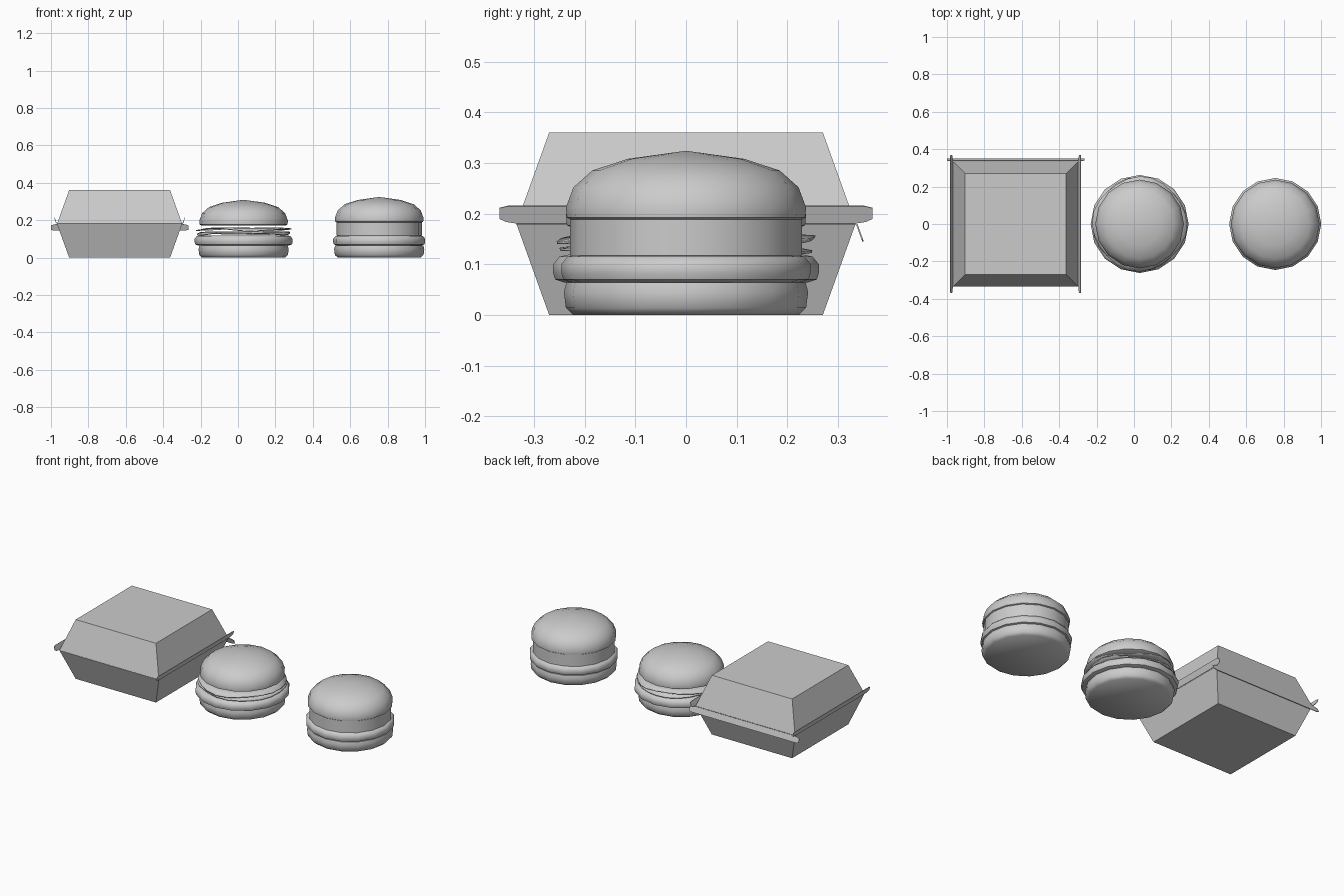
import bpy
import bmesh
from math import sin, cos, pi, radians

cube = bpy.data.objects.get("Cube")
if cube:
    bpy.data.objects.remove(cube, do_unlink=True)

grey = bpy.data.materials.new("plain grey")
grey.use_nodes = True
COLOUR = (0.6, 0.6, 0.6, 1)
grey.diffuse_color = COLOUR
grey.node_tree.nodes["Principled BSDF"].inputs["Base Color"].default_value = COLOUR


def finish(bm, name, location=(0, 0, 0), smooth=None):
    mesh = bpy.data.meshes.new(name)
    bm.to_mesh(mesh)
    bm.free()
    mesh.materials.append(grey)
    obj = bpy.data.objects.new(name, mesh)
    obj.location = location
    bpy.context.collection.objects.link(obj)
    if smooth:
        bpy.ops.object.select_all(action='DESELECT')
        obj.select_set(True)
        bpy.context.view_layer.objects.active = obj
        bpy.ops.object.shade_smooth_by_angle(angle=radians(smooth))
    return obj


def lathe(name, x, profile, sides=16, smooth=50):
    """Turn a (radius, height) profile, listed from bottom to top, about z."""
    bm = bmesh.new()
    rings = []
    for r, z in profile:
        rings.append([bm.verts.new((r * cos(2 * pi * i / sides),
                                    r * sin(2 * pi * i / sides), z))
                      for i in range(sides)] if r else [bm.verts.new((0, 0, z))])
    for low, high in zip(rings, rings[1:]):
        for i in range(sides):
            j = (i + 1) % sides
            if len(high) == 1:
                bm.faces.new((low[i], low[j], high[0]))
            else:
                bm.faces.new((low[i], low[j], high[j], high[i]))
    bm.faces.new(rings[0][::-1])
    if len(rings[-1]) > 1:
        bm.faces.new(rings[-1])
    return finish(bm, name, (x, 0, 0), smooth)


def wavy_sheet(name, x, z, radius, wave, phase, sides=24):
    """Thin leaf or slice with a drooping, rippled edge."""
    bm = bmesh.new()
    centre = bm.verts.new((0, 0, z))
    inner, outer = [], []
    for i in range(sides):
        a = 2 * pi * i / sides
        ripple = sin(3 * a + phase) + 0.5 * sin(5 * a)
        r = radius + 0.006 * sin(4 * a + phase)
        inner.append(bm.verts.new((0.2 * cos(a), 0.2 * sin(a), z + wave * 0.3 * ripple)))
        outer.append(bm.verts.new((r * cos(a), r * sin(a), z - 0.008 + wave * ripple)))
    for i in range(sides):
        j = (i + 1) % sides
        bm.faces.new((centre, inner[i], inner[j]))
        bm.faces.new((inner[i], outer[i], outer[j], inner[j]))
    obj = finish(bm, name, (x, 0, 0), 40)
    solid = obj.modifiers.new("thickness", 'SOLIDIFY')
    solid.thickness = 0.005


# Shared layer profiles
BOTTOM_BUN = [(0.222, 0), (0.237, 0.014), (0.241, 0.045), (0.236, 0.064)]
CROWN = [(0.225, 0), (0.235, 0.005), (0.237, 0.025), (0.222, 0.065),
         (0.185, 0.098), (0.115, 0.121), (0, 0.137)]


def patty(r):
    return [(r - 0.022, 0.064), (r - 0.004, 0.07), (r, 0.082),
            (r, 0.1), (r - 0.012, 0.115), (r - 0.03, 0.119)]


def crown(z):
    return [(r, h + z) for r, h in CROWN]


# Flatter burger with loose fillings
MID = 0.03
lathe("filled_burger_bottom_bun", MID, BOTTOM_BUN)
lathe("filled_burger_patty", MID, patty(0.262))
wavy_sheet("filled_burger_cheese", MID, 0.138, 0.247, 0.006, 0.4)
wavy_sheet("filled_burger_lettuce", MID, 0.159, 0.25, 0.006, 2.1)
lathe("filled_burger_top_bun", MID, crown(0.172))

# Taller burger with a middle bun
END = 0.755
lathe("tall_burger_bottom_bun", END, BOTTOM_BUN)
lathe("tall_burger_patty", END, patty(0.246))
lathe("tall_burger_middle_bun", END, [(0.229, 0.117), (0.229, 0.188)])
lathe("tall_burger_top_bun", END, crown(0.187))

# Folding carton: two open trays that meet at the seam
BOX, FLOOR, RIM, SEAM, TOP = -0.633, 0.27, 0.335, 0.181, 0.36
SLOPE = (RIM - FLOOR) / SEAM
CORNERS = [(-1, -1), (1, -1), (1, 1), (-1, 1)]


def tray(name, inverted):
    bm = bmesh.new()
    height = (lambda z: TOP - z) if inverted else (lambda z: z)
    low = [bm.verts.new((x * FLOOR, y * FLOOR, height(0))) for x, y in CORNERS]
    high = [bm.verts.new((x * RIM, y * RIM, height(SEAM))) for x, y in CORNERS]
    bm.faces.new(low[::-1])
    for i in range(4):
        j = (i + 1) % 4
        bm.faces.new((low[i], low[j], high[j], high[i]))
    if inverted:
        bmesh.ops.reverse_faces(bm, faces=bm.faces)
    return finish(bm, name, (BOX, 0, 0))


# Eared flap that continues a sloping wall past the seam
def flap(name, axis, side, inverted):
    half = [(RIM, 0), (0.355, 0.003), (0.368, 0.009), (0.368, 0.03), (0.352, 0.034)]
    outline = half + [(-u, h) for u, h in reversed(half)]
    bm = bmesh.new()
    verts = []
    for u, h in outline:
        out = side * (RIM + 0.002 + h * SLOPE)
        z = TOP - SEAM - h if inverted else SEAM + h
        verts.append(bm.verts.new((out, u, z) if axis == 'x' else (u, out, z)))
    bm.faces.new(verts)
    obj = finish(bm, name, (BOX, 0, 0))
    solid = obj.modifiers.new("thickness", 'SOLIDIFY')
    solid.thickness = 0.003
    solid.offset = 0


tray("carton_base", False)
tray("carton_lid", True)
flap("carton_left_flap", 'x', 1, False)
flap("carton_right_flap", 'x', -1, False)
flap("carton_back_flap", 'y', 1, True)
